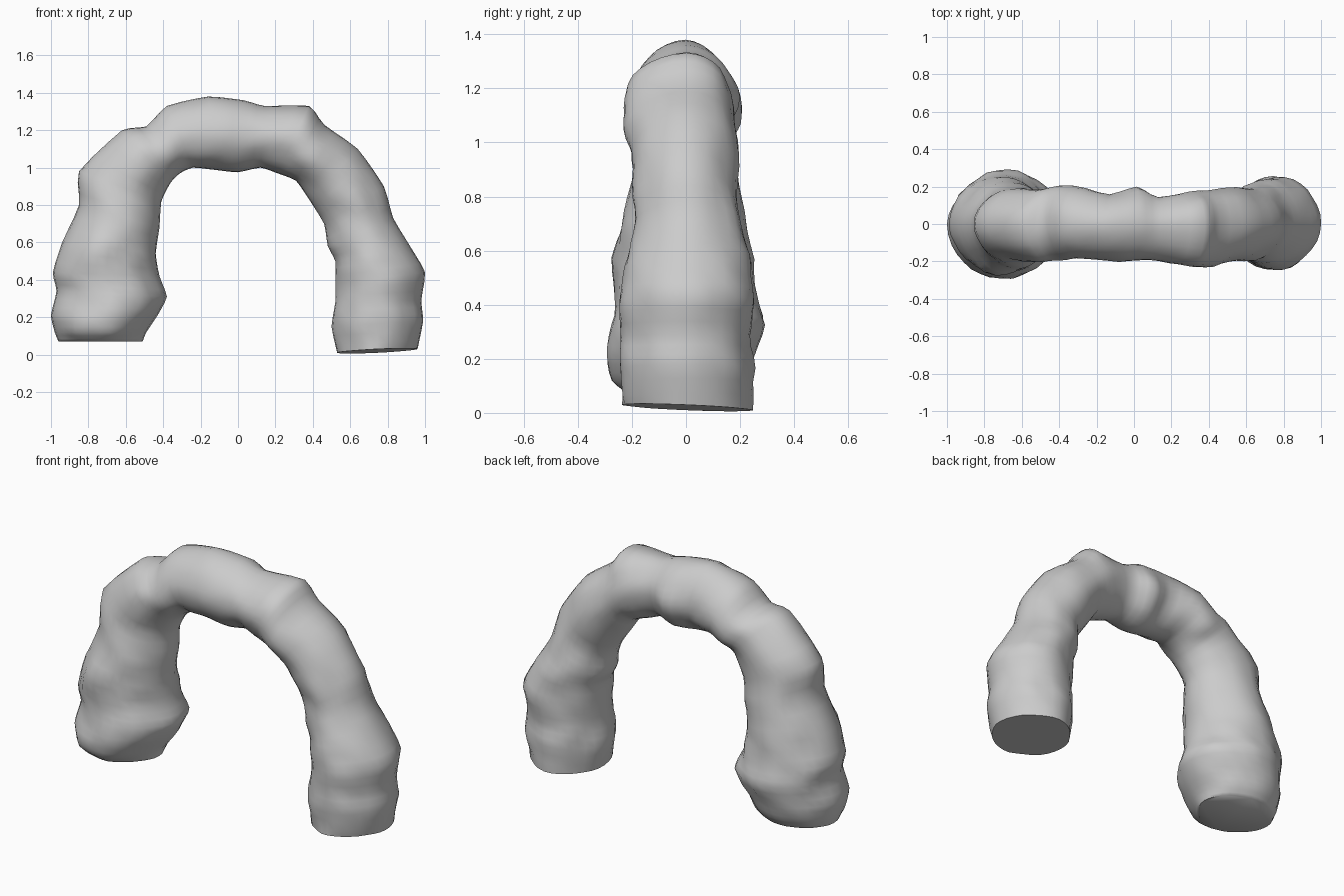
import bpy, bmesh, math
from mathutils import Vector, noise

if "Cube" in bpy.data.objects:
    bpy.data.objects.remove(bpy.data.objects["Cube"])

# Stations along the arch: outer x,z / inner x,z / front y, back y
STATIONS = [
    (-.96, .07, -.51, .07, -.22, .19),
    (-.98, .12, -.49, .12, -.28, .23),
    (-1.0, .21, -.43, .21, -.30, .26),
    (-.97, .34, -.38, .31, -.28, .30),
    (-.99, .44, -.42, .42, -.27, .27),
    (-.94, .60, -.44, .54, -.28, .25),
    (-.85, .80, -.42, .68, -.24, .22),
    (-.85, .98, -.41, .82, -.20, .20),
    (-.62, 1.20, -.36, .92, -.21, .19),
    (-.49, 1.22, -.31, .97, -.20, .21),
    (-.38, 1.33, -.24, 1.0, -.19, .21),
    (-.16, 1.38, -.10, .985, -.20, .16),
    (.03, 1.36, 0, .975, -.20, .20),
    (.14, 1.33, .12, 1.0, -.20, .15),
    (.38, 1.33, .21, .97, -.24, .18),
    (.46, 1.23, .31, .93, -.24, .18),
    (.64, 1.10, .38, .83, -.20, .20),
    (.78, .90, .46, .70, -.20, .19),
    (.83, .73, .48, .58, -.20, .23),
    (.92, .58, .52, .50, -.23, .25),
    (1.0, .44, .52, .38, -.25, .26),
    (.98, .29, .52, .28, -.25, .24),
    (.99, .18, .50, .15, -.25, .26),
    (.96, .03, .53, .01, -.24, .25),
]
SEG, SUB = 32, 3


def spline(a, b, c, d, t):
    # half linear, half Catmull-Rom blend of four stations
    out = []
    for p, q, r, s in zip(a, b, c, d):
        curve = q + .5 * t * (r - p + t * (2 * p - 5 * q + 4 * r - s + t * (3 * (q - r) + s - p)))
        out.append(.5 * curve + .5 * (q + (r - q) * t))
    return out


rows = []
n = len(STATIONS)
for i in range(n - 1):
    quad = [STATIONS[min(max(k, 0), n - 1)] for k in range(i - 1, i + 3)]
    rows += [spline(*quad, j / SUB) for j in range(SUB)]
rows.append(STATIONS[-1])

# Rock tube: outlines are kept on the axes, lumps and hollows lie between them
bm = bmesh.new()
rings = []
for ri, (ox, oz, ix, iz, yf, yb) in enumerate(rows):
    outer, inner = Vector((ox, 0, oz)), Vector((ix, 0, iz))
    mid, half = (outer + inner) / 2, (outer - inner) / 2
    ring = []
    for k in range(SEG):
        a = 2 * math.pi * k / SEG
        c, s = math.cos(a), math.sin(a)
        off = half * c + Vector((0, (yb if s > 0 else -yf) * s, 0))
        q = mid + off
        lump = noise.noise(q * 5) * .04 + noise.noise(q * 10) * .05
        off *= 1 + lump * min(1, abs(s) * 1.5) - .03 * math.sin(2 * a) ** 2 - .02 * s * s
        p = mid + off
        p.z = max(p.z, .01)
        if ri == 0:
            p.z = .07
        elif ri == len(rows) - 1:
            p.z = .02 + .01 * c - .01 * s
        ring.append(bm.verts.new(p))
    rings.append(ring)
for r0, r1 in zip(rings, rings[1:]):
    for k in range(SEG):
        m = (k + 1) % SEG
        bm.faces.new((r0[k], r0[m], r1[m], r1[k]))

# Flat feet
bm.faces.new(rings[0])
bm.faces.new(rings[-1])
bmesh.ops.recalc_face_normals(bm, faces=bm.faces)
mesh = bpy.data.meshes.new("rock_arch")
bm.to_mesh(mesh)
bm.free()
arch = bpy.data.objects.new("rock_arch", mesh)
bpy.context.collection.objects.link(arch)
bpy.context.view_layer.objects.active = arch
arch.select_set(True)
bpy.ops.object.shade_smooth_by_angle(angle=math.radians(65))
